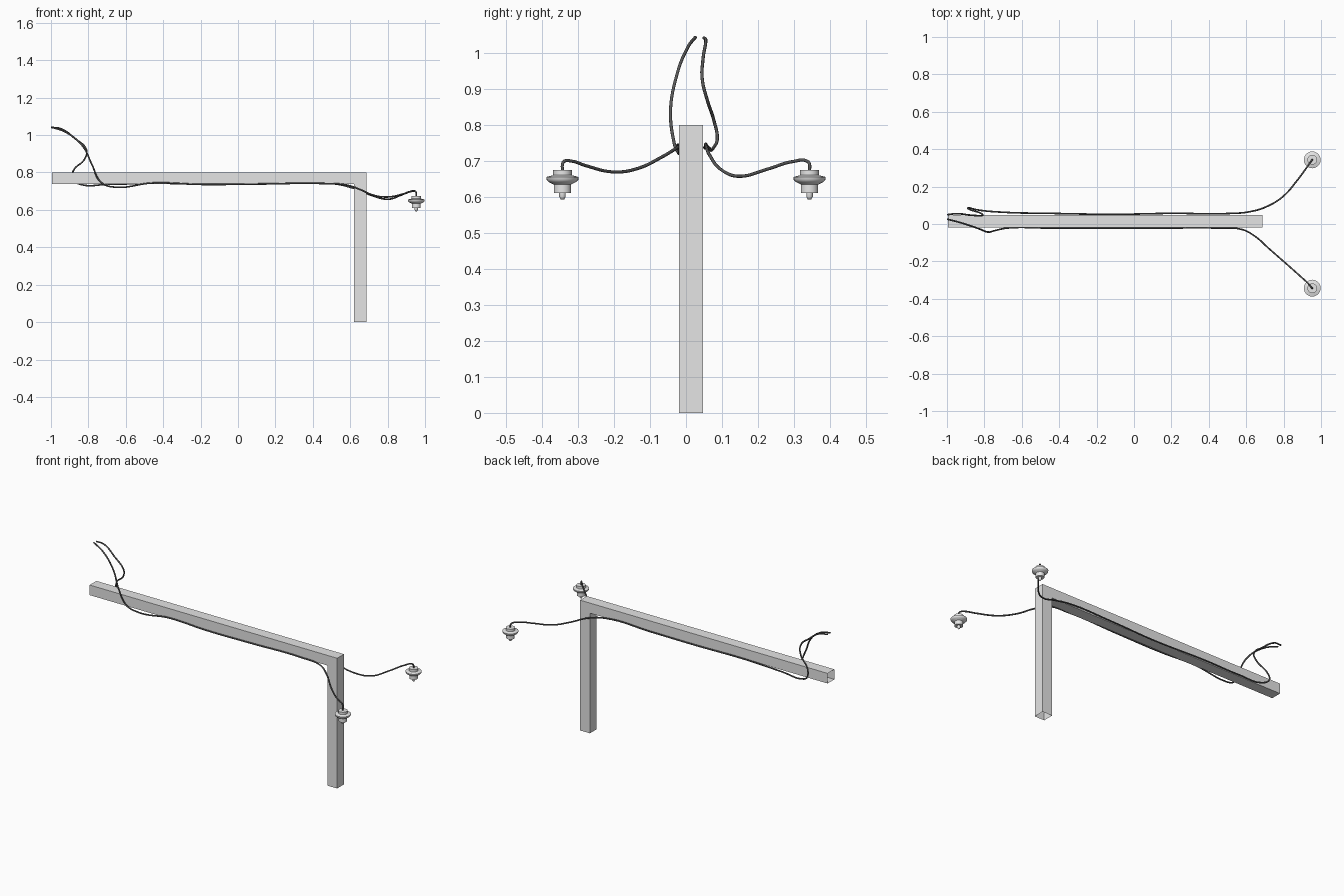
import bpy, bmesh, math

if "Cube" in bpy.data.objects:
    bpy.data.objects.remove(bpy.data.objects["Cube"])


def material(name, c):
    m = bpy.data.materials.new(name)
    m.diffuse_color = (c, c, c, 1)
    m.use_nodes = True
    m.node_tree.nodes["Principled BSDF"].inputs["Base Color"].default_value = m.diffuse_color
    return m


STEEL = material("light_grey_steel", 0.78)
PORCELAIN = material("pale_ceramic", 0.90)
RUBBER = material("dark_cable", 0.10)


def mesh_object(name, bm, mat):
    me = bpy.data.meshes.new(name)
    bm.to_mesh(me)
    bm.free()
    me.materials.append(mat)
    ob = bpy.data.objects.new(name, me)
    bpy.context.collection.objects.link(ob)
    return ob


def activate(ob):
    bpy.ops.object.select_all(action='DESELECT')
    ob.select_set(True)
    bpy.context.view_layer.objects.active = ob


# Post and arm: one L-shaped square tube, open at both free ends
outline = [(0.62, 0), (0.687, 0), (0.687, 0.80), (-0.995, 0.80),
           (-0.995, 0.738), (0.62, 0.738)]
bm = bmesh.new()
front = [bm.verts.new((x, -0.019, z)) for x, z in outline]
back = [bm.verts.new((x, 0.047, z)) for x, z in outline]
bm.faces.new(front)
bm.faces.new(back[::-1])
for i in range(6):
    j = (i + 1) % 6
    bm.faces.new((front[j], front[i], back[i], back[j]))
bmesh.ops.recalc_face_normals(bm, faces=bm.faces)
ends = [f for f in bm.faces if all(v.co.z < 0.01 for v in f.verts)
        or all(v.co.x < -0.99 for v in f.verts)]
bmesh.ops.delete(bm, geom=ends, context='FACES_ONLY')
mesh_object("post_and_arm", bm, STEEL)

# Insulators: lathed profile (radius, height)
PROFILE = [(0, 0.675), (0.026, 0.675), (0.026, 0.660), (0.045, 0.655),
           (0.044, 0.647), (0.038, 0.641), (0.024, 0.634), (0.024, 0.611),
           (0.009, 0.611), (0.009, 0.600), (0.005, 0.593), (0, 0.592)]


def insulator(name, x, y):
    bm = bmesh.new()
    vs = [bm.verts.new((r, 0, z)) for r, z in PROFILE]
    es = [bm.edges.new(p) for p in zip(vs, vs[1:])]
    bmesh.ops.spin(bm, geom=vs + es, cent=(0, 0, 0), axis=(0, 0, 1),
                   angle=2 * math.pi, steps=24)
    bmesh.ops.remove_doubles(bm, verts=bm.verts, dist=1e-5)
    bmesh.ops.recalc_face_normals(bm, faces=bm.faces)
    ob = mesh_object(name, bm, PORCELAIN)
    ob.location = (x, y, 0)
    activate(ob)
    bpy.ops.object.shade_smooth_by_angle(angle=math.radians(60))


insulator("front_insulator", 0.953, -0.343)
insulator("back_insulator", 0.953, 0.343)


# Cables: smooth paths with a round section, ending in the insulator caps
def cable(name, pts):
    cu = bpy.data.curves.new(name, 'CURVE')
    cu.dimensions = '3D'
    cu.bevel_depth = 0.0045
    cu.bevel_resolution = 2
    cu.resolution_u = 8
    cu.use_fill_caps = True
    sp = cu.splines.new('BEZIER')
    sp.bezier_points.add(len(pts) - 1)
    for bp, p in zip(sp.bezier_points, pts):
        bp.co = p
        bp.handle_left_type = bp.handle_right_type = 'AUTO'
    cu.materials.append(RUBBER)
    ob = bpy.data.objects.new(name, cu)
    bpy.context.collection.objects.link(ob)
    activate(ob)
    bpy.ops.object.convert(target='MESH')
    bpy.ops.object.shade_smooth_by_angle(angle=math.radians(50))


cable("front_cable", [
    (-0.998, 0.026, 1.043), (-0.92, 0.005, 1.015), (-0.83, -0.025, 0.94),
    (-0.78, -0.043, 0.84), (-0.735, -0.033, 0.75), (-0.68, -0.022, 0.724),
    (-0.45, -0.022, 0.744), (-0.2, -0.023, 0.736), (0.1, -0.023, 0.738),
    (0.45, -0.022, 0.741), (0.58, -0.030, 0.733), (0.65, -0.068, 0.71),
    (0.72, -0.13, 0.68), (0.80, -0.20, 0.669), (0.89, -0.28, 0.687),
    (0.93, -0.317, 0.699), (0.949, -0.339, 0.698), (0.953, -0.343, 0.690),
    (0.953, -0.343, 0.672)])

cable("back_cable", [
    (-0.998, 0.050, 1.041), (-0.95, 0.055, 1.035), (-0.87, 0.047, 0.98),
    (-0.81, 0.046, 0.92), (-0.82, 0.058, 0.872), (-0.88, 0.078, 0.81),
    (-0.885, 0.087, 0.765), (-0.84, 0.076, 0.736), (-0.7, 0.063, 0.736),
    (-0.45, 0.057, 0.742), (-0.1, 0.052, 0.736), (0.2, 0.057, 0.740),
    (0.5, 0.056, 0.741), (0.62, 0.066, 0.715), (0.72, 0.098, 0.675),
    (0.80, 0.15, 0.657), (0.87, 0.23, 0.678), (0.92, 0.297, 0.698),
    (0.949, 0.338, 0.698), (0.953, 0.343, 0.690), (0.953, 0.343, 0.672)])
